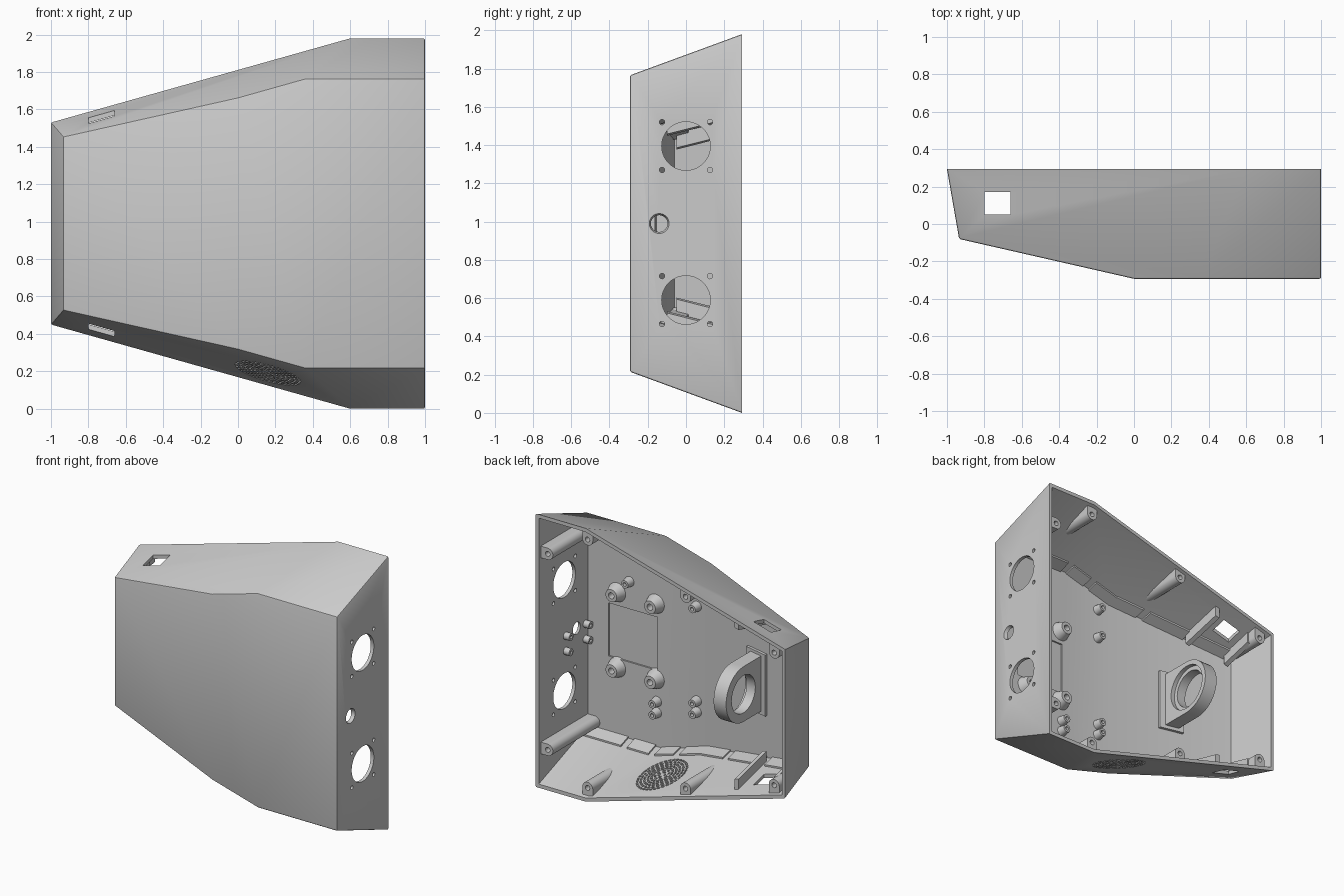
import bpy, bmesh, math
from mathutils import Vector, Matrix

if "Cube" in bpy.data.objects:
    bpy.data.objects.remove(bpy.data.objects["Cube"])

MID = 0.99
Y = 0.293
WALL = 0.025


def plane(a, b, c):
    """Plane through three points, normal pointing out of the case."""
    a, b, c = Vector(a), Vector(b), Vector(c)
    n = (b - a).cross(c - a).normalized()
    return (a, n if n.dot(a - Vector((0, 0, MID))) > 0 else -n)


def flip(p):
    return (p[0] * 1, p[1]) if p is None else (
        Vector((p[0].x, p[0].y, 2 * MID - p[0].z)), Vector((p[1].x, p[1].y, -p[1].z)))


# Case walls as planes
BACK = (Vector((0, Y, 0)), Vector((0, 1, 0)))
FRONT = (Vector((0, -Y, 0)), Vector((0, -1, 0)))
RIGHT = (Vector((1, 0, 0)), Vector((1, 0, 0)))
SLANT = plane((0, -Y, 0), (0, -Y, 1), (-.935, -.08, 0))
LEFT = plane((-1, Y, 0), (-1, Y, 1), (-.935, -.08, 0))
TOP_A = plane((-1, Y, 1.53), (.6, Y, 1.98), (.36, -Y, 1.765))
TOP_B = plane((.6, Y, 1.98), (1, Y, 1.98), (.36, -Y, 1.765))
WALLS = [FRONT, RIGHT, SLANT, LEFT, TOP_A, TOP_B, flip(TOP_A), flip(TOP_B)]


def clip(bm, co, no):
    bmesh.ops.bisect_plane(bm, geom=bm.verts[:] + bm.edges[:] + bm.faces[:], dist=1e-6,
                           plane_co=co, plane_no=no, clear_outer=True)
    rim = [e for e in bm.edges if e.is_boundary]
    if rim:
        bmesh.ops.holes_fill(bm, edges=rim, sides=0)


def trim(bm, offset):
    for co, no in WALLS:
        clip(bm, co - no * offset, no)
    return bm


def box(lo, hi):
    bm = bmesh.new()
    lo, hi = Vector(lo), Vector(hi)
    s = hi - lo
    bmesh.ops.create_cube(bm, size=1, matrix=Matrix.Translation((lo + hi) / 2) @ Matrix.Diagonal((*s, 1)))
    return bm


def rod(a, b, r1, r2=None, seg=32, bm=None):
    """Cylinder or cone from a to b."""
    bm = bm or bmesh.new()
    a, b = Vector(a), Vector(b)
    d = b - a
    m = Matrix.Translation((a + b) / 2) @ d.to_track_quat('Z', 'Y').to_matrix().to_4x4()
    bmesh.ops.create_cone(bm, cap_ends=True, segments=seg, radius1=r1,
                          radius2=r1 if r2 is None else r2, depth=d.length, matrix=m)
    return bm


def capsule(a, b, r, shift):
    """Rod swept sideways into a long rounded bar."""
    bm = rod(a, b, r)
    rod(Vector(a) + Vector(shift), Vector(b) + Vector(shift), r, bm=bm)
    out = bmesh.new()
    for v in bm.verts:
        out.verts.new(v.co)
    bm.free()
    res = bmesh.ops.convex_hull(out, input=out.verts[:])
    bmesh.ops.delete(out, geom=[v for v in res['geom_interior'] if isinstance(v, bmesh.types.BMVert)],
                     context='VERTS')
    bmesh.ops.dissolve_limit(out, angle_limit=.01, verts=out.verts[:], edges=out.edges[:])
    return out


def on_wall(b, *limits):
    """Box kept only within a given depth of the listed walls."""
    trim(b, .008)
    for (co, no), depth in limits:
        clip(b, co - no * depth, -no)
    return b


def make(name, pieces):
    total = bmesh.new()
    for p in pieces:
        bmesh.ops.recalc_face_normals(p, faces=p.faces[:])
        tmp = bpy.data.meshes.new("tmp")
        p.to_mesh(tmp)
        total.from_mesh(tmp)
        p.free()
        bpy.data.meshes.remove(tmp)
    me = bpy.data.meshes.new(name)
    total.to_mesh(me)
    total.free()
    ob = bpy.data.objects.new(name, me)
    bpy.context.collection.objects.link(ob)
    return ob


def finish(ob, *cutters):
    bpy.ops.object.select_all(action='DESELECT')
    bpy.context.view_layer.objects.active = ob
    ob.select_set(True)
    for c in cutters:
        c.hide_render = True
        m = ob.modifiers.new("cut", 'BOOLEAN')
        m.operation, m.solver, m.object = 'DIFFERENCE', 'EXACT', c
        bpy.ops.object.modifier_apply(modifier=m.name)
    bpy.ops.object.shade_smooth_by_angle(angle=math.radians(30))
    for c in cutters:
        bpy.data.objects.remove(c)


# Outer shell, edges slightly rounded except at the open back
outer = trim(box((-2, -1, -1), (2, Y, 3)), 0)
bmesh.ops.recalc_face_normals(outer, faces=outer.faces[:])
edges = [e for e in outer.edges if e.calc_face_angle(0) > .4 and any(v.co.y < Y - .01 for v in e.verts)]
bmesh.ops.bevel(outer, geom=edges, offset=.009, segments=2, profile=.5, affect='EDGES')
shell = make("case_shell", [outer])
cavity = make("cavity_cutter", [trim(box((-2, -1, -1), (2, .6, 3)), WALL)])

# Openings: round vents with screw holes, button, side slots, inner pocket
cuts = []
for z in (.59, 1.395):
    cuts.append(rod((.9, 0, z), (1.1, 0, z), .127, seg=48))
    cuts += [rod((.9, y, z + d), (1.1, y, z + d), .014, seg=16) for y in (-.125, .125) for d in (-.125, .125)]
cuts.append(rod((.94, -.14, MID), (1.03, -.14, MID), .032, .062))
cuts.append(box((-.8, .05, -.5), (-.66, .17, 2.5)))
cuts.append(box((.415, -.28, .785), (.81, -.2, 1.17)))
# Sound grille: rings of small slots in the underside
co, no = flip(TOP_A)
c = Vector((.16, .03, 0))
c.z = co.z - (no.x * (c.x - co.x) + no.y * (c.y - co.y)) / no.z
frame = Matrix.Translation(c) @ no.to_track_quat('Z', 'Y').to_matrix().to_4x4()
for ring in range(1, 8):
    r = ring * .025
    n = 4 * round(2 * math.pi * r / .032 / 4)
    for i in range(n):
        b = box((r - .007, -.011, -.1), (r + .007, .011, .1))
        bmesh.ops.transform(b, matrix=frame @ Matrix.Rotation(2 * math.pi * (i + .5) / n, 4, 'Z'), verts=b.verts[:])
        cuts.append(b)
finish(shell, cavity, make("opening_cutter", cuts))

# Screw posts for the back cover
posts, holes = [], []
for x, z, dx, dz in ((.92, 1.70, .12, 0), (.6, 1.89, 0, .2), (-.185, 1.685, 0, .2), (-.895, 1.47, 0, .2)):
    for s in (1, -1):
        zz = MID + s * (z - MID)
        posts.append(trim(capsule((x, .27, zz), (x, -.4, zz), .042, (dx, 0, s * dz)), .008))
        holes.append(rod((x, .12, zz), (x, .3, zz), .018, seg=20))
finish(make("cover_posts", posts), make("post_hole_cutter", holes))

# Board standoffs on the front wall
stand, holes = [], []
for x in (.43, .74):
    for z in (.72, 1.265):
        stand.append(rod((x, -.28, z), (x, -.2, z), .073, .045))
        holes.append(rod((x, -.25, z), (x, -.15, z), .022, seg=20))
for x, z in ((.1, 1.555), (.1, 1.335), (.64, 1.37), (.42, .56), (.42, .48), (.1, .65), (.1, .57)):
    stand.append(rod((x, -.28, z), (x, -.21, z), .038, .028))
    holes.append(rod((x, -.25, z), (x, -.15, z), .013, seg=16))
# Button standoffs on the right wall
for y in (-.24, -.014):
    for z in (.875, .985):
        stand.append(rod((.985, y, z), (.93, y, z), .026, seg=24))
        holes.append(rod((.96, y, z), (.9, y, z), .011, seg=16))
finish(make("standoffs", stand), make("standoff_hole_cutter", holes))

# Ring bracket standing on the sloped front wall
bracket = make("ring_bracket", [trim(capsule((-.51, .07, MID), (-.41, .07, MID), .2, (0, -.5, 0)), .008)])
finish(bracket, make("ring_bore", [rod((-.6, .07, MID), (-.3, .07, MID), .135, seg=48)]),
       make("ring_step", [rod((-.44, .07, MID), (-.3, .07, MID), .165, seg=48)]))
finish(make("bracket_base", [on_wall(box((-.55, -1, .765), (-.37, 1, 1.21)), (SLANT, .045))]))

# Guide ribs beside the slots, and the notched lip along the front seam
ribs, lips = [], []
for f in (lambda p: p, flip):
    a, b = f(TOP_A), f(TOP_B)
    for x, y0, y1 in ((-.56, -.1, .22), (-.86, -.05, .2)):
        ribs.append(on_wall(box((x - .016, y0, -1), (x + .016, y1, 3)), (a, .095)))
    for x0, x1, wall, top in ((-.9, -.6, SLANT, a), (-.55, -.25, SLANT, a), (-.2, 0, SLANT, a),
                              (0, .18, FRONT, a), (.23, .38, FRONT, a), (.43, .6, FRONT, b), (.65, .95, FRONT, b)):
        lips.append(on_wall(box((x0, -1, -1), (x1, 1, 3)), (top, .036), (wall, .11)))
finish(make("guide_ribs", ribs))
finish(make("seam_lips", lips))
